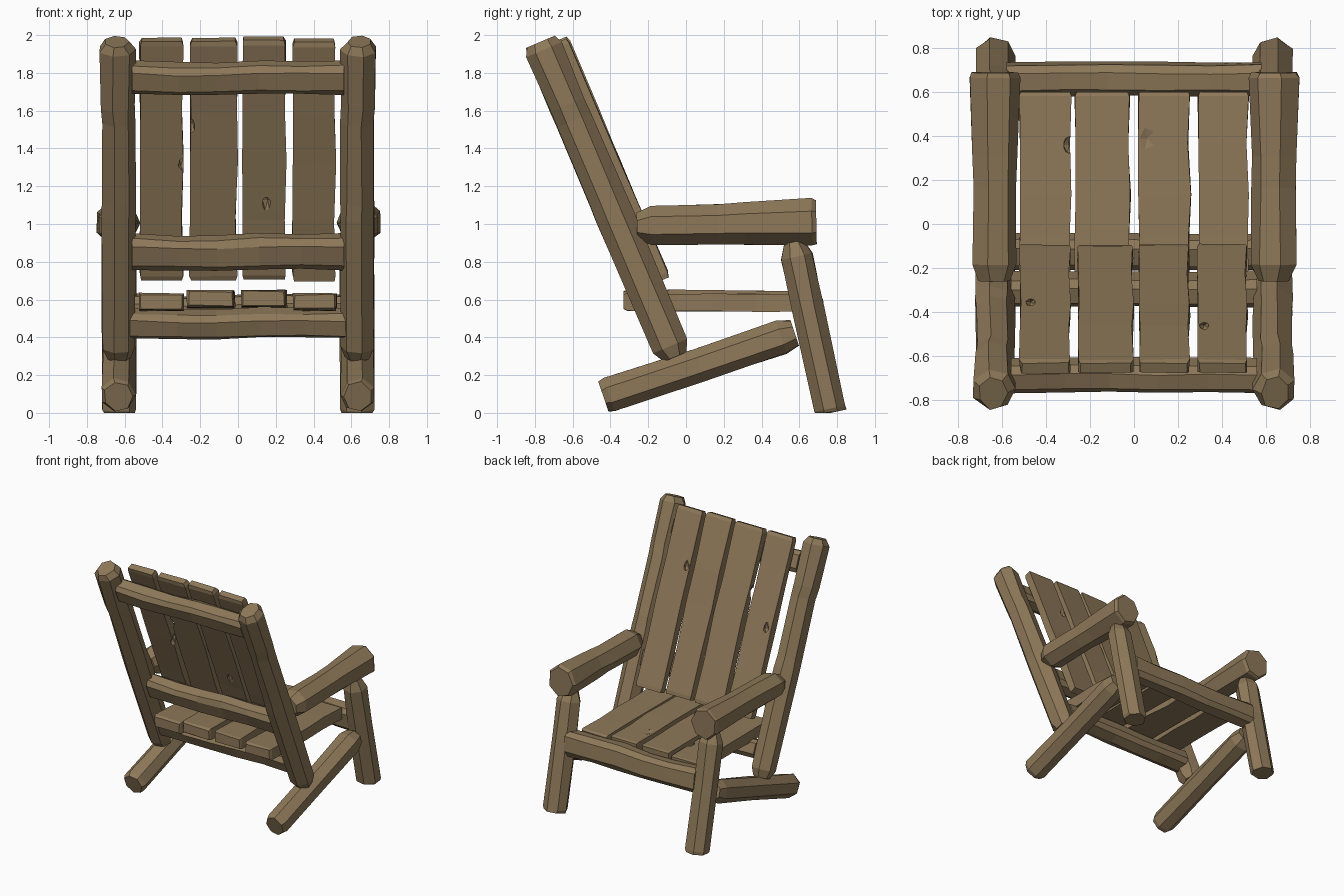
import bpy, bmesh, math, random
from mathutils import Vector

if "Cube" in bpy.data.objects:
    bpy.data.objects.remove(bpy.data.objects["Cube"])

random.seed(4)
wood = bpy.data.materials.new("weathered brown wood")
wood.diffuse_color = (0.27, 0.19, 0.10, 1)
wood.use_nodes = True
wood.node_tree.nodes["Principled BSDF"].inputs["Base Color"].default_value = wood.diffuse_color


def log_profile(sides):
    """Regular polygon stretched to fill -1..1 on both axes."""
    pts = [(math.cos(2 * math.pi * (i + .5) / sides), math.sin(2 * math.pi * (i + .5) / sides))
           for i in range(sides)]
    lo = [min(p[k] for p in pts) for k in (0, 1)]
    hi = [max(p[k] for p in pts) for k in (0, 1)]
    return [tuple(2 * (p[k] - lo[k]) / (hi[k] - lo[k]) - 1 for k in (0, 1)) for p in pts]


LOG = log_profile(7)
BEAM = [(1, .55), (.6, 1), (-.6, 1), (-1, .55), (-1, -.55), (-.6, -1), (.6, -1), (1, -.55)]
BOARD = [(1, 1), (-1, 1), (-1, -1), (1, -1)]


def loft(name, p0, p1, u, half, profile, stations, jitter=.004, flip=1):
    """Sweep a profile from p0 to p1; stations are (t, scale_u, scale_v, shift_u)."""
    p0, p1, u = Vector(p0), Vector(p1), Vector(u).normalized()
    v = (p1 - p0).normalized().cross(u)
    bm = bmesh.new()
    rings = []
    for t, su, sv, shift in stations:
        c = p0.lerp(p1, t) + u * shift
        ring = []
        for a, b in profile:
            j = [random.uniform(-jitter, jitter) for _ in range(2)]
            co = c + u * (a * half[0] * su + j[0]) + v * (b * half[1] * sv + j[1])
            co.x *= flip
            co.z = max(co.z, 0)
            ring.append(bm.verts.new(co))
        rings.append(ring)
    n = len(profile)
    for r, s in zip(rings, rings[1:]):
        for i in range(n):
            bm.faces.new((r[i], r[(i + 1) % n], s[(i + 1) % n], s[i]))
    bm.faces.new(rings[0])
    bm.faces.new(rings[-1])
    bmesh.ops.recalc_face_normals(bm, faces=bm.faces)
    return finish(name, bm)


def finish(name, bm):
    me = bpy.data.meshes.new(name)
    bm.to_mesh(me)
    bm.free()
    ob = bpy.data.objects.new(name, me)
    bpy.context.collection.objects.link(ob)
    me.materials.append(wood)
    return ob


def chip(ob, loc, size):
    """Cut a small splinter out of a board."""
    bm = bmesh.new()
    bmesh.ops.create_icosphere(bm, subdivisions=1, radius=1)
    for w in bm.verts:
        w.co = Vector(loc) + Vector(w.co[k] * size[k] for k in range(3))
    cutter = finish("chip_cutter", bm)
    cutter.hide_render = True
    cutter.hide_viewport = True
    mod = ob.modifiers.new("chip", 'BOOLEAN')
    mod.operation = 'DIFFERENCE'
    mod.solver = 'EXACT'
    mod.object = cutter


# Leaning back frame: axis of the posts, its direction and forward normal
TOP, BOTTOM = Vector((0, -.77, 1.965)), Vector((0, -.06, .295))
D = (BOTTOM - TOP).normalized()
N = Vector((0, -D.z, D.y))
X = (1, 0, 0)

# Logs on both sides
for side, tag in ((1, "right"), (-1, "left")):
    cx = .63
    off = Vector((cx, 0, 0))
    loft("back_post_" + tag, TOP + off, BOTTOM + off, X, (.09, .1), LOG,
         [(0, .7, .8, .01), (.025, 1.05, 1, .005), (.2, 1, .98, .005), (.25, .95, .97, 0),
          (.5, .98, 1, 0), (.55, 1, 1.02, 0), (.965, .97, .95, 0), (1, .7, .65, 0)], flip=side)
    loft("armrest_" + tag, (cx + .005, -.26, .99), (cx + .005, .69, 1.01), X, (.115, .125), LOG,
         [(0, .62, .55, 0), (.08, .88, .84, 0), (.45, .86, .85, 0), (.6, .88, .88, 0),
          (.975, 1, 1, 0), (1, .9, .92, 0)], flip=side)
    loft("front_leg_" + tag, (cx, .57, .905), (cx, .767, 0), X, (.09, .084), LOG,
         [(0, .65, .6, 0), (.085, .98, 1, 0), (.4, 1, 1, 0), (.975, 1, 1, 0), (1, .9, .97, 0)],
         flip=side)
    loft("ground_runner_" + tag, (cx, -.437, .085), (cx, .575, .425), X, (.09, .092), LOG,
         [(0, .82, .9, 0), (.03, 1, 1, 0), (.5, .97, .97, 0), (.93, 1, .98, 0), (1, .8, .75, 0)],
         flip=side)

# Cross rails; up direction, height and depth halves, slightly wavy
WAVE = [(0, 1, 1, .003), (.22, .95, 1, -.006), (.4, .95, .97, -.008), (.6, 1, 1, .004),
        (.8, .97, .97, .003), (1, 1, 1, 0)]


def rail(name, y, z, up, half, w=.56):
    return loft(name, (-w, y, z), (w, y, z), up, half, BEAM, WAVE)


rail("upper_back_rail", -.688, 1.775, -D, (.083, .066))
rail("lower_back_rail", -.295, .853, -D, (.09, .066))
rail("rear_seat_rail", -.125, .475, -D, (.07, .075), .575)
rail("front_seat_rail", .66, .53, (0, -.15, 1), (.095, .072), .58)

# Back boards and seat boards: (centre x, half width, height shift)
BACK = [(-.405, .115, 0), (-.13, .126, 0), (.137, .115, .006), (.402, .113, -.004)]
SEAT = [(-.405, .118, -.008), (-.145, .125, .008), (.137, .117, .01), (.405, .115, -.008)]
EDGE = [(0, .92, .8, 0), (.02, 1, 1, 0), (.3, .97, 1, 0), (.5, 1, 1, .003),
        (.75, .96, 1, -.003), (.98, 1, 1, 0), (1, .95, .85, 0)]
back, seat = [], []
for i, (x, w, dz) in enumerate(BACK):
    a = TOP + D * .034 + N * .11
    b = TOP + D * 1.41 + N * .11
    back.append(loft(f"back_board_{i + 1}", a + Vector((x, 0, dz)), b + Vector((x, 0, dz)), X,
                     (w, .031), BOARD, EDGE))
for i, (x, w, dz) in enumerate(SEAT):
    seat.append(loft(f"seat_board_{i + 1}", (x, -.33, .597 + dz), (x, .6, .59 + dz), X,
                     (w, .045), BOARD, EDGE))


# Splintered chips in the boards
def on_back(z, offset):
    s = (TOP.z - z) / -D.z
    p = TOP + D * s + N * offset
    return p.y, p.z


for i, x, z, offset in ((0, -.295, 1.3, .09), (1, -.25, 1.49, .085), (2, .15, 1.07, .075),
                        (0, -.47, 1.3, .145), (3, .32, 1.55, .145)):
    chip(back[i], (x, *on_back(z, offset)), (.025, .025, .06))
chip(seat[0], (-.295, .36, .63), (.03, .045, .03))
chip(seat[2], (.06, .39, .655), (.04, .06, .022))
